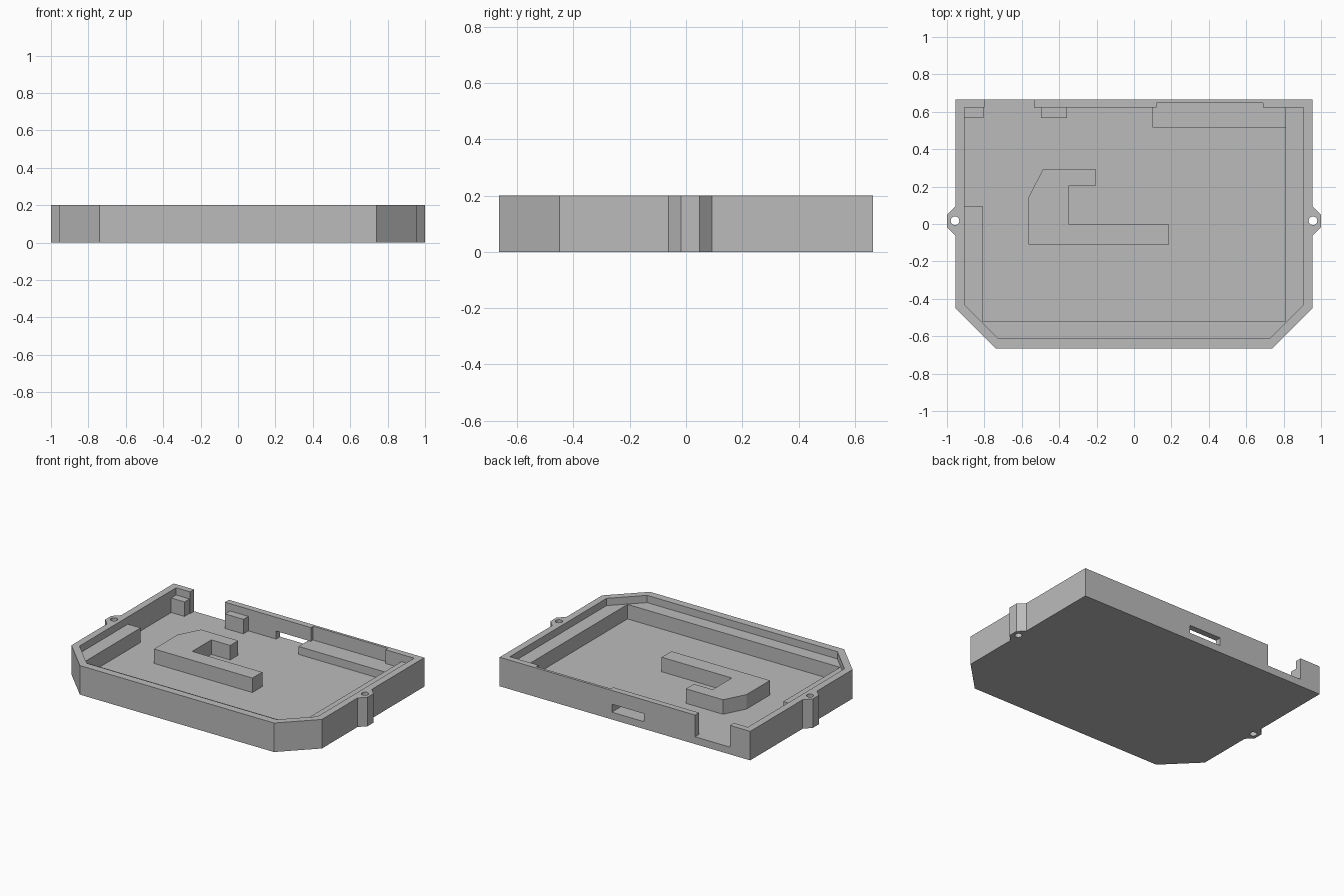
import bpy, bmesh, math

cube = bpy.data.objects.get("Cube")
if cube:
    bpy.data.objects.remove(cube, do_unlink=True)

FLOOR, LEDGE, LOW, TOP = 0.05, 0.15, 0.105, 0.20

grey = bpy.data.materials.new("plain grey")
grey.use_nodes = True
colour = (0.5, 0.5, 0.5, 1)
grey.diffuse_color = colour
grey.node_tree.nodes["Principled BSDF"].inputs["Base Color"].default_value = colour


def prism(name, outline, z0, z1):
    """Extrude a flat outline from z0 up to z1."""
    bm = bmesh.new()
    face = bm.faces.new([bm.verts.new((x, y, z0)) for x, y in outline])
    new = bmesh.ops.extrude_face_region(bm, geom=[face])["geom"]
    verts = [v for v in new if isinstance(v, bmesh.types.BMVert)]
    bmesh.ops.translate(bm, verts=verts, vec=(0, 0, z1 - z0))
    bmesh.ops.recalc_face_normals(bm, faces=bm.faces)
    mesh = bpy.data.meshes.new(name)
    bm.to_mesh(mesh)
    bm.free()
    mesh.materials.append(grey)
    ob = bpy.data.objects.new(name, mesh)
    bpy.context.collection.objects.link(ob)
    return ob


def box(name, x0, x1, y0, y1, z0, z1):
    return prism(name, [(x0, y0), (x1, y0), (x1, y1), (x0, y1)], z0, z1)


def cut(target, cutter):
    """Subtract the cutter from the target, then discard the cutter."""
    cutter.hide_render = True
    mod = target.modifiers.new("cut", 'BOOLEAN')
    mod.operation, mod.solver, mod.object = 'DIFFERENCE', 'EXACT', cutter
    bpy.context.view_layer.objects.active = target
    bpy.ops.object.modifier_apply(modifier=mod.name)
    bpy.data.objects.remove(cutter, do_unlink=True)


def mirrored(half):
    """Close a right-hand half outline with its mirror image."""
    return half + [(-x, y) for x, y in reversed(half)]


# Tray body with chamfered front corners and a screw ear on each side
tray = prism("tray", mirrored([
    (0.74, -0.665), (0.955, -0.45), (0.955, -0.063), (1.0, -0.018),
    (1.0, 0.048), (0.955, 0.093), (0.955, 0.665)]), 0, TOP)

# Cavity, back wall notch, connector slot and thinned back wall
cut(tray, prism("cavity", mirrored([
    (0.725, -0.612), (0.907, -0.43), (0.907, 0.622)]), FLOOR, 0.3))
cut(tray, box("notch", -0.80, -0.535, 0.6, 0.7, FLOOR, 0.3))
cut(tray, box("slot", -0.145, 0.10, 0.6, 0.7, FLOOR, LOW))
cut(tray, box("recess", 0.12, 0.69, 0.6, 0.647, LOW, 0.3))

# Screw holes through the ears
for side in (-1, 1):
    ring = [math.tau * i / 24 for i in range(24)]
    cut(tray, prism("hole", [(side * 0.957 + 0.023 * math.cos(a),
                              0.017 + 0.023 * math.sin(a)) for a in ring], -0.1, 0.3))

# Support ledge running along the left, front and right walls
prism("support_ledge", [
    (-0.907, 0.097), (-0.907, -0.43), (-0.725, -0.612), (0.725, -0.612),
    (0.907, -0.43), (0.907, 0.622), (0.81, 0.622), (0.81, -0.52),
    (-0.81, -0.52), (-0.81, 0.097)], FLOOR, LEDGE)
box("back_ledge", 0.10, 0.81, 0.517, 0.622, FLOOR, LOW)

# Small rests against the back wall
box("corner_rest", -0.907, -0.805, 0.568, 0.622, FLOOR, LEDGE)
box("back_rest", -0.497, -0.357, 0.568, 0.622, FLOOR, LEDGE)

# Hooked support in the middle of the floor
prism("hooked_support", [
    (-0.563, -0.11), (0.187, -0.11), (0.187, -0.003), (-0.347, -0.003),
    (-0.347, 0.205), (-0.203, 0.205), (-0.203, 0.292), (-0.487, 0.292),
    (-0.563, 0.145)], FLOOR, LEDGE)
